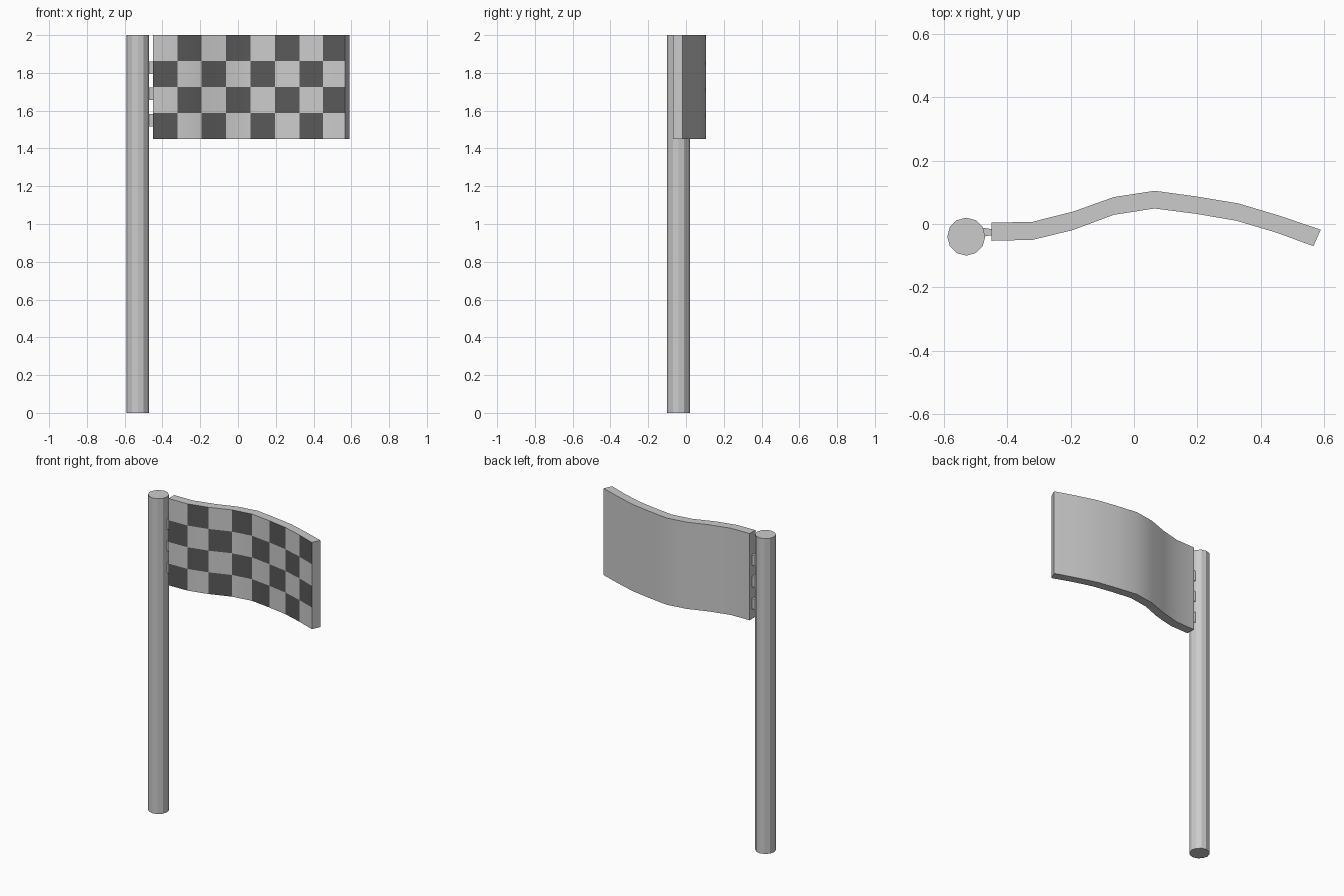
import bpy, bmesh

if "Cube" in bpy.data.objects:
    bpy.data.objects.remove(bpy.data.objects["Cube"])

Z0, Z1, ROWS = 1.45, 2.0, 4
# Wave cross-section (x, y), pole side to free end
FRONT = [(-.45, -.053), (-.32, -.05), (-.193, -.019), (-.064, .029), (.065, .049),
         (.197, .032), (.325, .01), (.449, -.027), (.567, -.07)]
BACK = [(-.45, .004), (-.32, .007), (-.19, .04), (-.064, .085), (.065, .105),
        (.197, .087), (.33, .065), (.46, .026), (.59, -.018)]


def make_object(name, bm):
    bmesh.ops.recalc_face_normals(bm, faces=bm.faces)
    mesh = bpy.data.meshes.new(name)
    bm.to_mesh(mesh)
    bm.free()
    obj = bpy.data.objects.new(name, mesh)
    bpy.context.collection.objects.link(obj)
    return obj


def colour(name, value):
    mat = bpy.data.materials.new(name)
    mat.diffuse_color = (value, value, value, 1)
    mat.use_nodes = True
    mat.node_tree.nodes["Principled BSDF"].inputs["Base Color"].default_value = mat.diffuse_color
    return mat


# Pole: twelve flat sides
bpy.ops.mesh.primitive_cylinder_add(vertices=12, radius=.06, depth=2, location=(-.53, -.04, 1))
bpy.context.object.name = "pole"

# Waving cloth: closed section lofted through the rows, checks on the front
bm = bmesh.new()
section = FRONT + BACK[::-1]
n, cols = len(section), len(FRONT) - 1
rings = [[bm.verts.new((x, y, Z0 + (Z1 - Z0) * r / ROWS)) for x, y in section]
         for r in range(ROWS + 1)]
for r in range(ROWS):
    for i in range(n):
        j = (i + 1) % n
        f = bm.faces.new((rings[r][i], rings[r][j], rings[r + 1][j], rings[r + 1][i]))
        if i < cols and (r + i) % 2 == 0:
            f.material_index = 1
for ring in (rings[0], rings[-1]):
    for i in range(cols):
        bm.faces.new((ring[i], ring[i + 1], ring[n - 2 - i], ring[n - 1 - i]))
flag = make_object("flag_cloth", bm)
flag.data.materials.append(colour("light_check", .8))
flag.data.materials.append(colour("dark_check", .1))
bpy.ops.object.select_all(action='DESELECT')
flag.select_set(True)
bpy.context.view_layer.objects.active = flag
bpy.ops.object.shade_smooth_by_angle(angle=.7)

# Three tapered ties between pole and cloth
for k, z in enumerate((1.549, 1.689, 1.826)):
    bm = bmesh.new()
    bmesh.ops.create_cube(bm, size=1)
    for v in bm.verts:
        at_pole = v.co.x < 0
        half = .015 if at_pole else .009
        v.co = (-.482 if at_pole else -.447,
                -.026 + (half if v.co.y > 0 else -half),
                z + (.033 if v.co.z > 0 else -.033))
    make_object(f"tie_{k + 1}", bm)
